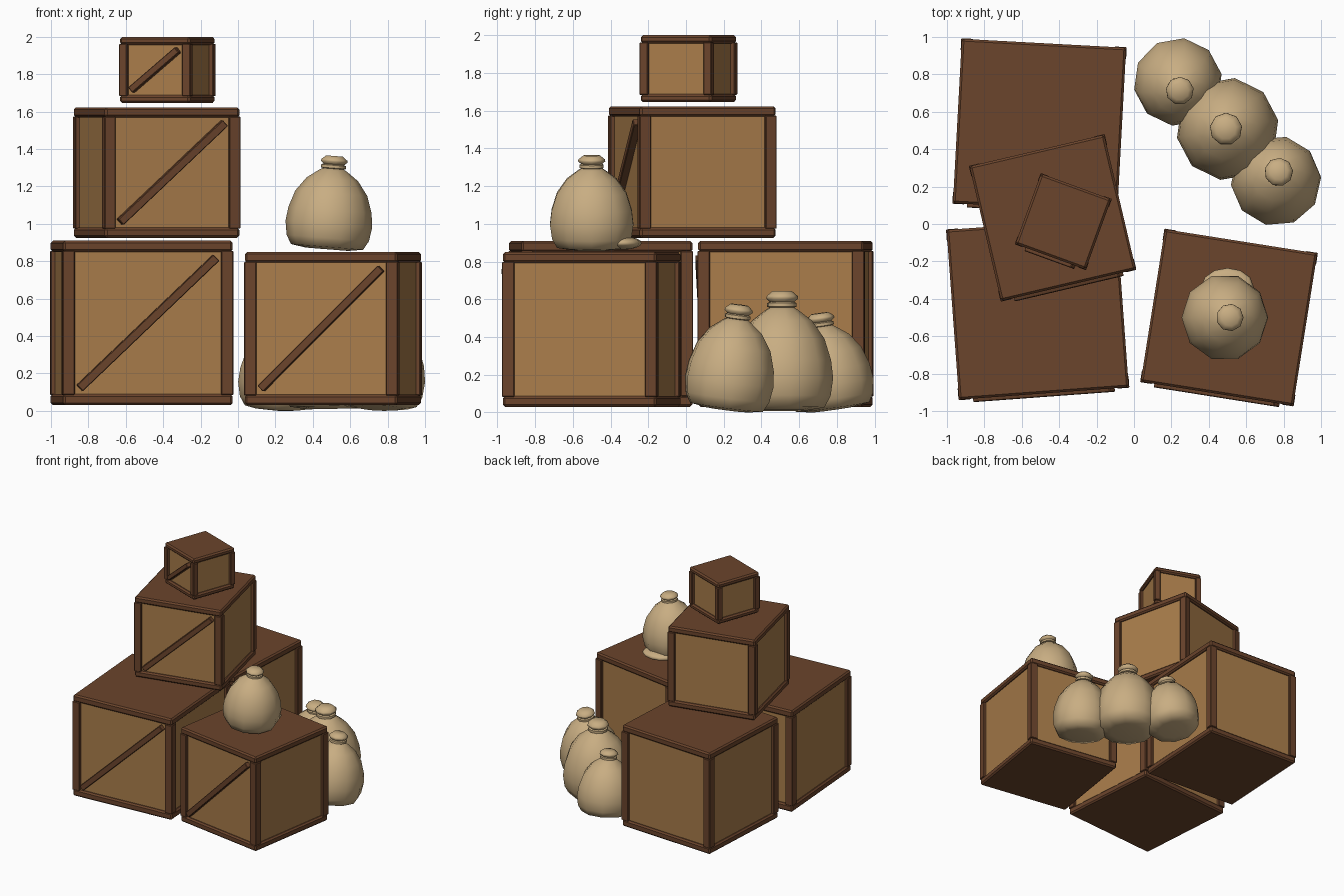
import bpy, bmesh, math
from mathutils import Matrix, Vector

if "Cube" in bpy.data.objects:
    bpy.data.objects.remove(bpy.data.objects["Cube"])


def material(name, rgb):
    m = bpy.data.materials.new(name)
    m.diffuse_color = (*rgb, 1)
    m.use_nodes = True
    m.node_tree.nodes["Principled BSDF"].inputs["Base Color"].default_value = m.diffuse_color
    return m


DARK = material("dark wood", (0.147, 0.058, 0.025))
PANEL = material("light wood panel", (0.40, 0.205, 0.07))
BURLAP = material("burlap", (0.58, 0.42, 0.225))


def finish(name, bm, mat, matrix, smooth=False):
    bmesh.ops.recalc_face_normals(bm, faces=bm.faces)
    me = bpy.data.meshes.new(name)
    bm.transform(matrix)
    bm.to_mesh(me)
    bm.free()
    me.materials.append(mat)
    for p in me.polygons:
        p.use_smooth = smooth
    ob = bpy.data.objects.new(name, me)
    bpy.context.collection.objects.link(ob)
    return ob


def box(name, size, loc, mat, matrix, bevel=0, rot=None):
    bm = bmesh.new()
    bmesh.ops.create_cube(bm, size=1)
    bm.transform(Matrix.Diagonal((*size, 1)))
    if bevel:
        bmesh.ops.bevel(bm, geom=bm.edges[:], offset=bevel, segments=1, affect='EDGES')
    m = matrix @ Matrix.Translation(loc) @ (rot or Matrix())
    return finish(name, bm, mat, m)


def crate(name, x, y, z0, z1, s, deg):
    h = z1 - z0
    t = 0.03 + 0.033 * s                     # lid thickness
    p = min(0.066, 0.03 + 0.042 * s)         # post width
    M = Matrix.Translation((x, y, z0)) @ Matrix.Rotation(math.radians(deg), 4, 'Z')
    # plank body, lid and base
    box(name + "_panels", (s - 0.04, s - 0.04, h - t), (0, 0, h / 2), PANEL, M)
    box(name + "_base", (s, s, t), (0, 0, t / 2), DARK, M, 0.012)
    box(name + "_lid", (s, s, t), (0, 0, h - t / 2), DARK, M, 0.012)
    # corner posts
    o = s / 2 - p / 2 + 0.003
    for i, (sx, sy) in enumerate(((-1, -1), (1, -1), (1, 1), (-1, 1))):
        box(f"{name}_post_{i}", (p, p, h - 2 * t + 0.01), (sx * o, sy * o, h / 2),
            DARK, M, 0.004)
    # diagonal brace on the front
    w = 0.03 + 0.018 * s
    hx, hz = s / 2 - p - 0.006, h / 2 - t - 0.015
    a = math.atan2(hz, hx)
    length = 2 * math.hypot(hx, hz) - w
    box(name + "_brace", (length, 0.05, w), (0, -s / 2 + 0.006, h / 2), DARK, M, 0.004,
        Matrix.Rotation(-a, 4, 'Y'))


def lathe(bm, profile, sides):
    rings = []
    for r, z in profile:
        rings.append([bm.verts.new((r * math.cos(2 * math.pi * k / sides),
                                    r * math.sin(2 * math.pi * k / sides), z))
                      for k in range(sides)])
    for a, b in zip(rings, rings[1:]):
        for k in range(sides):
            n = (k + 1) % sides
            bm.faces.new((a[k], a[n], b[n], b[k]))
    bm.faces.new(rings[0][::-1])
    bm.faces.new(rings[-1])


BODY = [(0.5, 0.0), (0.84, 0.025), (0.96, 0.12), (1.01, 0.27), (0.97, 0.42),
        (0.84, 0.6), (0.6, 0.75), (0.33, 0.84), (0.22, 0.87)]
TIE = [(0.2, 0.855), (0.29, 0.87), (0.29, 0.9), (0.22, 0.915)]
TUFT = [(0.22, 0.9), (0.32, 0.94), (0.31, 0.96), (0.2, 1.0)]


def sack(name, x, y, z, r, h, lean, spin):
    axis = Vector((lean[0], lean[1], 1)).normalized()
    R = Vector((0, 0, 1)).rotation_difference(axis).to_matrix().to_4x4()
    R = R @ Matrix.Rotation(math.radians(spin), 4, 'Z') @ Matrix.Translation((0, 0, -0.3 * h))
    drop = None
    for part, prof, sides in (("body", BODY, 10), ("tie", TIE, 10), ("tuft", TUFT, 9)):
        bm = bmesh.new()
        lathe(bm, [(a * r, b * h) for a, b in prof], sides)
        if drop is None:                     # rest the lowest point on its support
            drop = min((R @ v.co).z for v in bm.verts)
        finish(f"{name}_{part}", bm, BURLAP,
               Matrix.Translation((x, y, z - drop)) @ R, True)


# crates: centre, bottom, top, width, turn
crate("front_left_crate", -0.515, -0.452, 0.03, 0.91, 0.91, 4.2)
crate("back_left_crate", -0.505, 0.527, 0.03, 0.91, 0.88, -3.1)
crate("front_right_crate", 0.508, -0.50, 0.03, 0.85, 0.825, -9)
crate("middle_crate", -0.435, 0.033, 0.925, 1.623, 0.74, 13.2)
crate("top_crate", -0.378, 0.013, 1.645, 2.0, 0.40, -20)

# sacks
sack("back_sack", 0.235, 0.758, 0, 0.235, 0.515, (0.03, -0.14), 10)
sack("tall_sack", 0.50, 0.508, 0.008, 0.272, 0.632, (-0.02, 0), 10)
sack("side_sack", 0.76, 0.232, 0, 0.24, 0.56, (0.04, 0.13), 5)
sack("crate_sack", 0.487, -0.50, 0.855, 0.23, 0.50, (0.08, 0), 0)

# slumped fold behind the sack on the crate
bm = bmesh.new()
bmesh.ops.create_uvsphere(bm, u_segments=12, v_segments=8, radius=1)
bm.transform(Matrix.Diagonal((0.14, 0.10, 0.035, 1)))
finish("sack_fold", bm, BURLAP, Matrix.Translation((0.50, -0.335, 0.898)), True)

for ob in bpy.data.objects:
    if ob.name.endswith(("_body", "_tie", "_tuft")):
        ob.data.set_sharp_from_angle(angle=math.radians(60))
